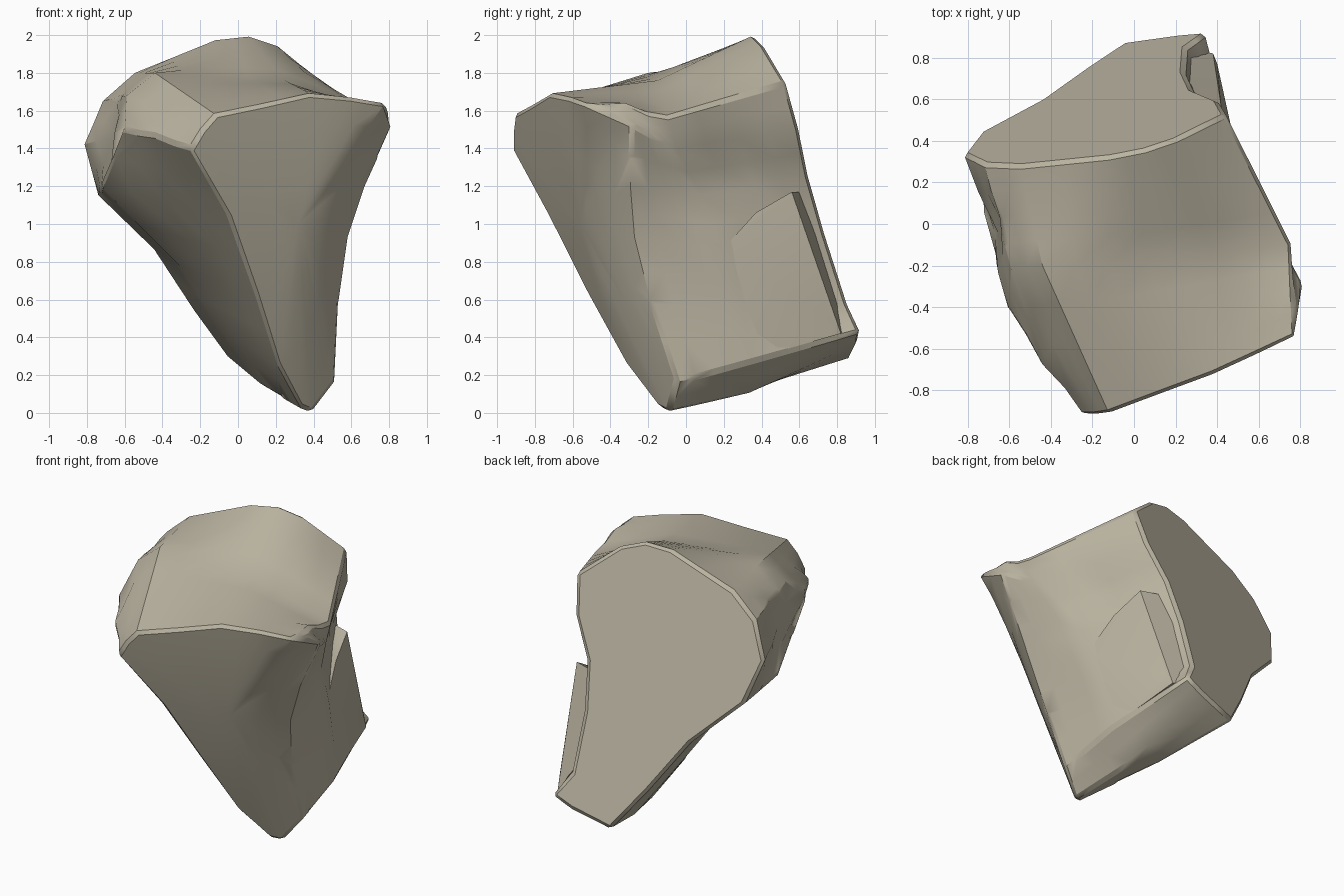
import bpy, bmesh, math
from mathutils import Vector

if "Cube" in bpy.data.objects:
    bpy.data.objects.remove(bpy.data.objects["Cube"])

stone = bpy.data.materials.new("warm_grey_stone")
stone.diffuse_color = (0.50, 0.46, 0.36, 1)
stone.use_nodes = True
stone.node_tree.nodes["Principled BSDF"].inputs["Base Color"].default_value = stone.diffuse_color

# Matching outlines, clockwise from the upper left corner
front_xz = [(-.12, 1.58), (.12, 1.63), (.38, 1.69), (.6, 1.67), (.78, 1.64), (.82, 1.53),
            (.67, 1.2), (.58, .93), (.53, .58), (.51, .16), (.39, 0), (.34, .02),
            (.22, .24), (.1, .62), (-.05, 1.05), (-.25, 1.4), (-.19, 1.5)]
back_xz = [(-.55, 1.8), (-.12, 1.98), (.05, 2), (.2, 1.95), (.44, 1.75), (.4, 1.5),
           (.28, 1.25), (.24, .95), (.25, .58), (.35, .43), (.22, .37), (-.05, .29),
           (-.24, .55), (-.45, .87), (-.74, 1.15), (-.82, 1.42), (-.72, 1.65)]
middle = [(-.44, -.2, 1.8), (-.12, -.2, 1.78), (.25, -.15, 1.76), (.5, -.12, 1.66),
          (.76, -.1, 1.57), (.69, -.05, 1.4), (.57, .08, 1.15), (.54, .2, .85),
          (.5, .3, .55), (.48, .35, .27), (.3, .32, .1), (.13, .38, .14),
          (-.1, .32, .45), (-.31, .17, .78), (-.73, .05, 1.2), (-.6, -.42, 1.5),
          (-.59, -.22, 1.68)]


# The front face bulges slightly and rounds back towards its right edge
def front_point(x, z):
    bulge = .05 * 4 * z * (1.6 - z) / 2.56
    right_edge = .5 + .33 * (z / 1.6) ** 2
    turn = max(0, (x - right_edge + .3) / .3)
    depth = .07 + .13 * min(1, z)
    return Vector((x, -.285 + .423 * x - .3625 * z - bulge + depth * turn ** 2, z))


# The back face is a flat, tilted break
front = [front_point(x, z) for x, z in front_xz]
front[4].y, front[5].y = -.54, -.29
back = [Vector((x, .978 + .233 * x - .315 * z, z)) for x, z in back_xz]
middle = [Vector(p) for p in middle]


def finish(name, bm, bevel):
    bmesh.ops.recalc_face_normals(bm, faces=bm.faces)
    mesh = bpy.data.meshes.new(name)
    bm.to_mesh(mesh)
    bm.free()
    mesh.materials.append(stone)
    ob = bpy.data.objects.new(name, mesh)
    bpy.context.collection.objects.link(ob)
    if bevel:
        mod = ob.modifiers.new("worn_edges", 'BEVEL')
        mod.width = bevel
        mod.segments = 1
        mod.limit_method = 'ANGLE'
        mod.angle_limit = math.radians(42)
    bpy.ops.object.select_all(action='DESELECT')
    ob.select_set(True)
    bpy.context.view_layer.objects.active = ob
    bpy.ops.object.shade_smooth_by_angle(angle=math.radians(32))


def denser(ring):
    out = []
    for i, p in enumerate(ring):
        out += [p, (p + ring[(i + 1) % len(ring)]) / 2]
    return out


# Chipped hollows and swellings: centre, push, radius
hollows = [((.52, .2, 1.3), (-.05, 0, 0), .24),
           ((-.70, .0, 1.48), (.06, 0, 0), .25),
           ((.76, -.33, 1.58), (0, 0, .04), .14),
           ((-.42, -.65, 1.48), (-.02, -.02, .02), .2)]


def dent(p):
    q = p.copy()
    for c, push, r in hollows:
        d = (p - Vector(c)).length / r
        if d < 1:
            q += Vector(push) * (1 - d * d) ** 2
    return q


# Main boulder, lofted from front to back
bm = bmesh.new()
steps = 4
f, m, b = denser(front), denser(middle), denser(back)
rings = [[p.lerp(q, k / steps) for p, q in zip(f, m)] for k in range(steps)]
rings += [[p.lerp(q, k / steps) for p, q in zip(m, b)] for k in range(steps + 1)]
rings = [rings[0]] + [[dent(p) for p in r] for r in rings[1:-1]] + [rings[-1]]

# Inner rings that carry the curve of the front face
cx, cz = .32, 1.0
for s in (.8, .55, .28):
    inner = []
    for p in f:
        x, z = cx + (p.x - cx) * s, cz + (p.z - cz) * s
        off = p.y - front_point(p.x, p.z).y
        inner.append(front_point(x, z) + Vector((0, off * s ** 3, 0)))
    rings.insert(0, inner)

rings = [[bm.verts.new(p) for p in ring] for ring in rings]
n = len(f)
for lo, hi in zip(rings, rings[1:]):
    for i in range(n):
        j = (i + 1) % n
        bm.faces.new((lo[i], lo[j], hi[j], hi[i]))
tip = bm.verts.new(front_point(cx, cz))
for i in range(n):
    bm.faces.new((tip, rings[0][(i + 1) % n], rings[0][i]))
bm.faces.new(rings[-1])
finish("boulder", bm, .02)

# Raised ledge low on the right side, flush with the boulder in front
bm = bmesh.new()
for p in [(.42, .56, 1.17), (.47, .37, 1.06), (.4, .77, .5), (.53, .18, .85),
          (.495, .29, .5), (.46, .4, .3), (.38, .82, .42), (.24, .62, 1.17),
          (.23, .85, .46), (.3, .3, .8)]:
    bm.verts.new(p)
hull = bmesh.ops.convex_hull(bm, input=bm.verts)
loose = {v for v in hull["geom_interior"] + hull["geom_unused"]
         if isinstance(v, bmesh.types.BMVert)}
bmesh.ops.delete(bm, geom=list(loose), context='VERTS')
finish("side_ledge", bm, 0)
